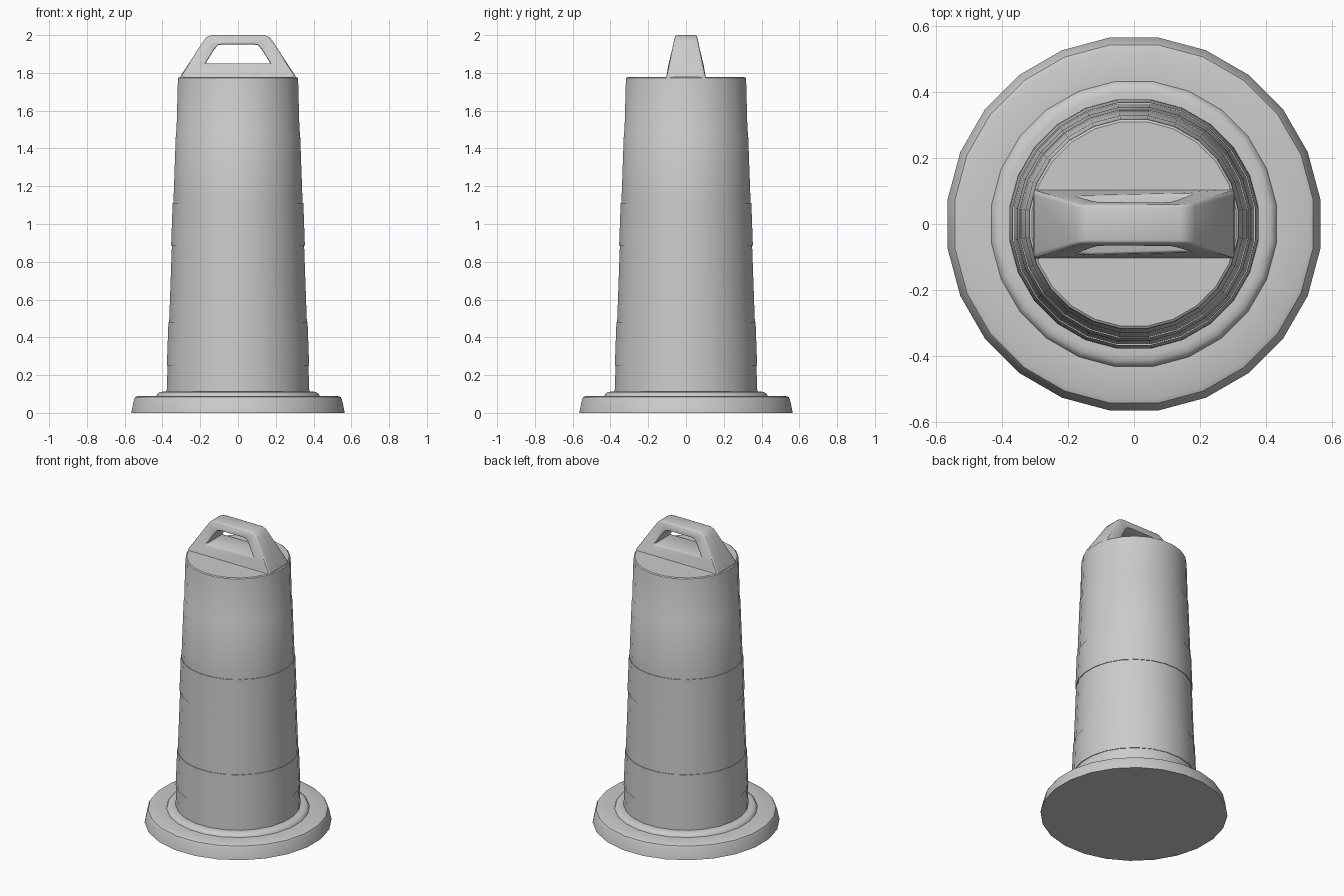
import bpy, bmesh, math

cube = bpy.data.objects.get("Cube")
if cube:
    bpy.data.objects.remove(cube)

SIDES = 24

grey = bpy.data.materials.new("plain grey")
grey.use_nodes = True
colour = (0.6, 0.6, 0.6, 1)
grey.diffuse_color = colour
grey.node_tree.nodes["Principled BSDF"].inputs["Base Color"].default_value = colour


def add_object(name, bm, material=grey):
    bmesh.ops.recalc_face_normals(bm, faces=bm.faces)
    mesh = bpy.data.meshes.new(name)
    bm.to_mesh(mesh)
    bm.free()
    obj = bpy.data.objects.new(name, mesh)
    bpy.context.collection.objects.link(obj)
    mesh.materials.append(material)
    return obj


def activate(obj):
    bpy.ops.object.select_all(action='DESELECT')
    obj.select_set(True)
    bpy.context.view_layer.objects.active = obj


def smooth(obj, degrees=35):
    activate(obj)
    bpy.ops.object.shade_smooth_by_angle(angle=math.radians(degrees))


def lathe(name, profile):
    """Revolve (radius, height) points into a closed solid."""
    bm = bmesh.new()
    rings = []
    for r, z in profile:
        angles = [(i + 0.5) * math.tau / SIDES for i in range(SIDES)]
        rings.append([bm.verts.new((r * math.cos(a), r * math.sin(a), z)) for a in angles])
    for low, high in zip(rings, rings[1:]):
        for i in range(SIDES):
            j = (i + 1) % SIDES
            bm.faces.new((low[i], low[j], high[j], high[i]))
    bm.faces.new(rings[0][::-1])
    bm.faces.new(rings[-1])
    obj = add_object(name, bm)
    smooth(obj)
    return obj


def prism(name, outline, depth):
    """Extrude an (x, z) outline; depth(z) gives the half thickness in y."""
    bm = bmesh.new()
    front = [bm.verts.new((x, -depth(z), z)) for x, z in outline]
    back = [bm.verts.new((x, depth(z), z)) for x, z in outline]
    bm.faces.new(front)
    bm.faces.new(back[::-1])
    for i in range(len(outline)):
        j = (i + 1) % len(outline)
        bm.faces.new((front[i], back[i], back[j], front[j]))
    return add_object(name, bm)


def mirrored(half):
    return half + [(-x, z) for x, z in reversed(half)]


def apply(obj, kind, **settings):
    mod = obj.modifiers.new(kind.title(), kind)
    for key, value in settings.items():
        setattr(mod, key, value)
    activate(obj)
    bpy.ops.object.modifier_apply(modifier=mod.name)


# Heavy foot ring with a raised inner collar
lathe("base", [(0.57, 0), (0.555, 0.072), (0.548, 0.084), (0.533, 0.09),
               (0.436, 0.09), (0.43, 0.102), (0.418, 0.11), (0.40, 0.113), (0.37, 0.113)])


# Tapered barrel with two slightly proud bands and a rounded rim
def taper(z):
    return 0.381 - 0.036 * (z - 0.11)


body = [(taper(0.11), 0.11)]
for bottom, top in ((0.25, 0.48), (0.885, 1.11)):
    body += [(taper(bottom), bottom), (taper(bottom) + 0.004, bottom),
             (taper(top) + 0.004, top), (taper(top), top)]
body += [(taper(1.485), 1.485), (taper(1.49) - 0.003, 1.492),
         (0.321, 1.765), (0.319, 1.773), (0.312, 1.778)]
lathe("barrel", body)


# Carrying handle: tapered bridge, pierced by a grip opening
def handle_depth(z):
    return 0.095 - 0.175 * (z - 1.785) if z > 1.785 else 0.095 + 1.0 * (1.785 - z)


handle = prism("handle", mirrored([(0.305, 1.77), (0.303, 1.785), (0.185, 1.966),
                                   (0.168, 1.988), (0.14, 2.0)]), handle_depth)
cutter = prism("handle_cutter", mirrored([(0.172, 1.85), (0.125, 1.925),
                                          (0.107, 1.946), (0.08, 1.951)]), lambda z: 0.3)
apply(handle, 'BOOLEAN', object=cutter, operation='DIFFERENCE', solver='EXACT')
bpy.data.objects.remove(cutter)
apply(handle, 'BEVEL', width=0.008, segments=2, limit_method='ANGLE', angle_limit=math.radians(40))
smooth(handle, 40)
